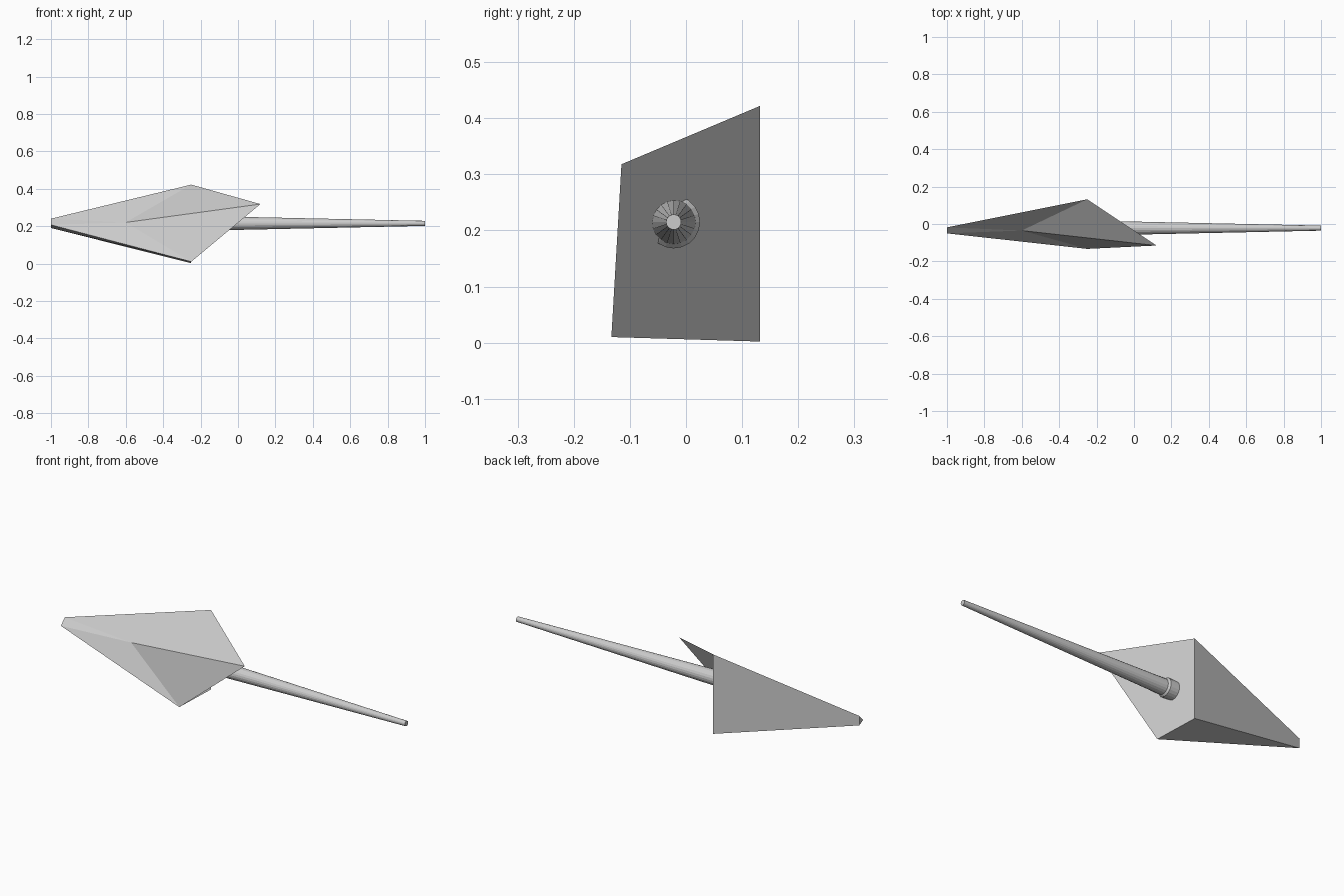
import bpy, bmesh
from math import sin, cos, tau

if "Cube" in bpy.data.objects:
    bpy.data.objects.remove(bpy.data.objects["Cube"])


def make_object(name, verts, faces):
    mesh = bpy.data.meshes.new(name)
    mesh.from_pydata(verts, [], faces)
    bm = bmesh.new()
    bm.from_mesh(mesh)
    bmesh.ops.recalc_face_normals(bm, faces=bm.faces)
    bm.to_mesh(mesh)
    bm.free()
    obj = bpy.data.objects.new(name, mesh)
    bpy.context.collection.objects.link(obj)
    return obj


# Faceted head: skewed four-cornered base, blunt three-cornered tip, one crease point
head_verts = [
    (-0.25, 0.132, 0.422),    # 0 base, back top
    (0.12, -0.115, 0.318),    # 1 base, front top, pulled out
    (-0.25, -0.133, 0.010),   # 2 base, front bottom
    (-0.25, 0.132, 0.002),    # 3 base, back bottom
    (-1.0, -0.018, 0.240),    # 4 tip top
    (-1.0, -0.050, 0.207),    # 5 tip front
    (-1.0, -0.018, 0.190),    # 6 tip bottom
    (-0.60, -0.035, 0.220),   # 7 crease
]
head_faces = [
    (0, 1, 2, 3),
    (0, 4, 7), (0, 7, 1), (4, 5, 7),
    (1, 7, 2), (7, 5, 2),
    (2, 5, 6, 3),
    (3, 6, 4, 0),
    (4, 6, 5),
]
make_object("head", head_verts, head_faces)

# Tapered round shaft with a small collar where it meets the head
SIDES = 20
profile = [(-0.25, 0.047), (-0.20, 0.047), (-0.19, 0.039), (1.0, 0.0135)]
verts, faces = [], []
for x, r in profile:
    for i in range(SIDES):
        a = tau * i / SIDES
        verts.append((x, -0.022 + r * cos(a), 0.215 + r * sin(a)))
for k in range(len(profile) - 1):
    for i in range(SIDES):
        j = (i + 1) % SIDES
        faces.append((k * SIDES + i, k * SIDES + j,
                      (k + 1) * SIDES + j, (k + 1) * SIDES + i))
faces.append(tuple(range(SIDES)))
faces.append(tuple(range((len(profile) - 1) * SIDES, len(profile) * SIDES)))
make_object("shaft", verts, faces)
